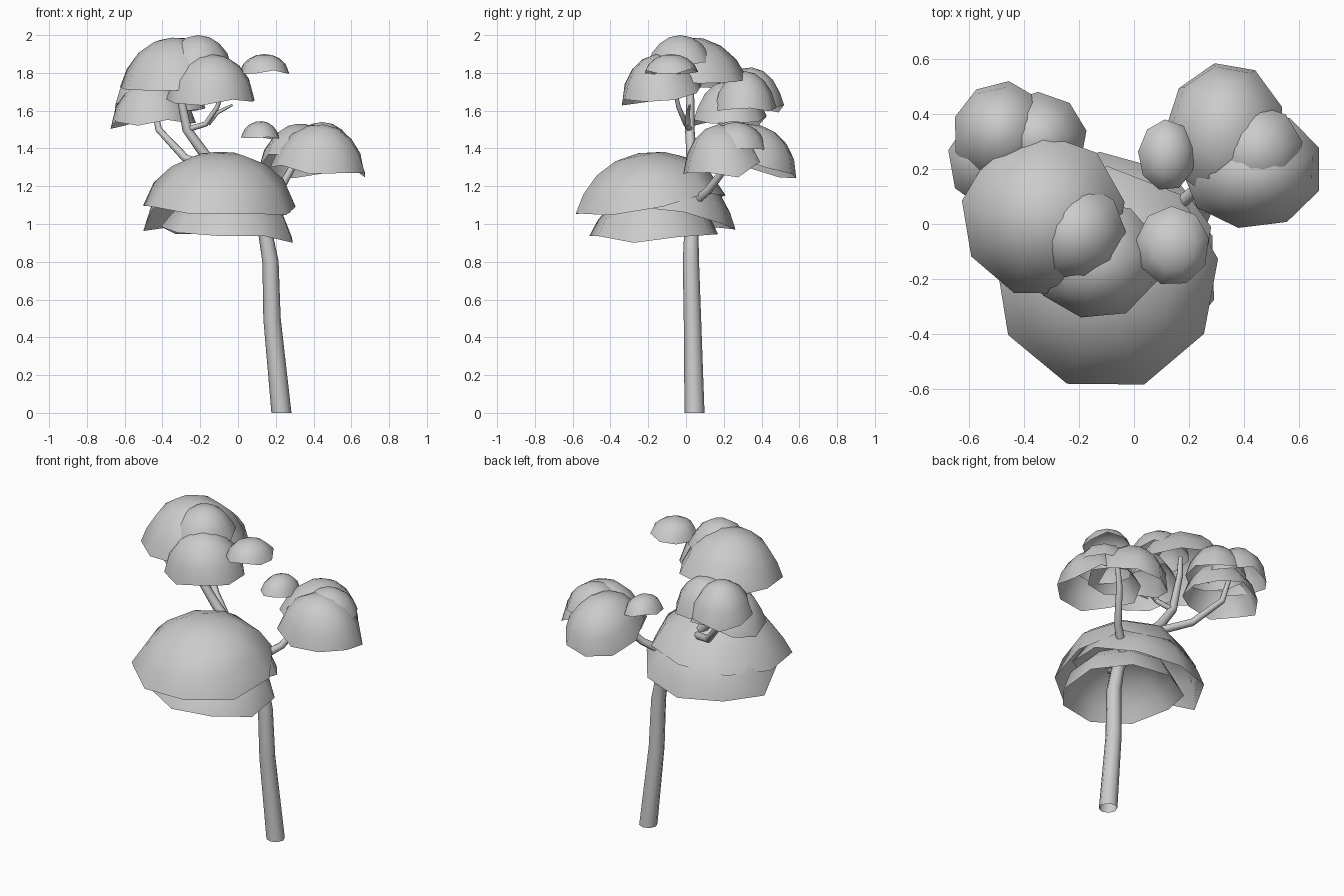
import bpy, bmesh, math, random
from mathutils import Vector

if "Cube" in bpy.data.objects:
    bpy.data.objects.remove(bpy.data.objects["Cube"])

random.seed(4)


# Open leaf shell: spherical cap with a slightly irregular rim, tilted along n
def leaf_shell(name, c, r, h, n=(0, 0, 1), ry=None, sides=9):
    ry = ry or r
    q = Vector((0, 0, 1)).rotation_difference(Vector(n).normalized())
    c = Vector(c)
    bm = bmesh.new()
    apex = bm.verts.new(c + q @ Vector((0, 0, h)))
    tm, spin = math.radians(72), random.random()
    prev = None
    for k in range(1, 5):
        t = tm * k / 4
        rad = math.sin(t) / math.sin(tm)
        z = h * (math.cos(t) - math.cos(tm)) / (1 - math.cos(tm))
        ring = []
        for i in range(sides):
            a = 2 * math.pi * (i + spin) / sides
            dz = random.uniform(-.04, .03) * (r / .3) if k == 4 else 0
            p = Vector((r * rad * math.cos(a), ry * rad * math.sin(a), z + dz))
            ring.append(bm.verts.new(c + q @ p))
        for i in range(sides):
            j = (i + 1) % sides
            if prev:
                bm.faces.new((prev[i], ring[i], ring[j], prev[j]))
            else:
                bm.faces.new((apex, ring[i], ring[j]))
        prev = ring
    me = bpy.data.meshes.new(name)
    bm.to_mesh(me)
    bm.free()
    for p in me.polygons:
        p.use_smooth = True
    bpy.context.collection.objects.link(bpy.data.objects.new(name, me))


# Tapered limb: eight-sided tube through (x, y, z, radius) points
def limb(name, pts, sides=8):
    bm = bmesh.new()
    P = [Vector(p[:3]) for p in pts]
    rings = []
    for i, p in enumerate(P):
        d = P[min(i + 1, len(P) - 1)] - P[max(i - 1, 0)]
        if i == 0 and p.z == 0:
            d = Vector((0, 0, 1))
        q = Vector((0, 0, 1)).rotation_difference(d.normalized())
        rings.append([bm.verts.new(p + q @ Vector((
            pts[i][3] * math.cos(2 * math.pi * k / sides),
            pts[i][3] * math.sin(2 * math.pi * k / sides), 0)))
            for k in range(sides)])
    for a, b in zip(rings, rings[1:]):
        for k in range(sides):
            j = (k + 1) % sides
            bm.faces.new((a[k], a[j], b[j], b[k]))
    caps = [bm.faces.new(rings[-1])]
    for f in bm.faces:
        f.smooth = f not in caps
    me = bpy.data.meshes.new(name)
    bm.to_mesh(me)
    bm.free()
    bpy.context.collection.objects.link(bpy.data.objects.new(name, me))


# Trunk and branches
limb("trunk", [(.23, .045, 0, .053), (.18, .034, .5, .046), (.172, .026, .8, .043),
               (.145, .028, .95, .038), (.07, .03, 1.11, .033), (-.17, .03, 1.36, .028),
               (-.27, .02, 1.5, .025), (-.32, .025, 1.75, .018), (-.32, .03, 1.86, .012)])
limb("right_branch", [(.1, .03, 1.06, .025), (.15, .06, 1.13, .025), (.22, .12, 1.18, .022),
                      (.31, .24, 1.34, .018), (.36, .28, 1.48, .012)])
limb("back_branch", [(-.08, .03, 1.27, .024), (-.28, .18, 1.35, .022),
                     (-.42, .28, 1.5, .018), (-.46, .32, 1.7, .012)])
limb("upper_twig", [(-.27, .02, 1.5, .016), (-.17, 0, 1.53, .015),
                    (-.11, -.04, 1.62, .012), (-.06, -.07, 1.76, .008)])
limb("side_twig", [(-.16, .01, 1.53, .014), (-.11, .01, 1.59, .011), (-.03, .02, 1.63, .006)])
limb("lower_twig", [(.14, .02, .96, .022), (.11, -.08, 1.0, .018), (0, -.17, 1.1, .01)])

# Lower canopy
leaf_shell("lower_leaves_top", (-.1, -.2, 1.11), .41, .27, (-.03, -.2, 1))
leaf_shell("lower_leaves_front", (-.05, -.17, .95), .36, .24, (.02, -.1, 1), ry=.345)
leaf_shell("lower_leaves_back", (-.11, -.09, 1.05), .4, .26, (-.08, .3, 1), ry=.36)

# Right canopy
leaf_shell("right_leaves_front", (.43, .2, 1.29), .26, .24, (.1, -.14, 1), ry=.22)
leaf_shell("right_leaves_back", (.33, .34, 1.32), .22, .21, (-.05, .28, 1), ry=.26)
leaf_shell("right_leaves_cap", (.445, .265, 1.4), .17, .14)
leaf_shell("right_leaves_small", (.12, .25, 1.46), .105, .085, (.1, 0, 1), ry=.13)

# Upper canopy
leaf_shell("upper_leaves_main", (-.33, .03, 1.73), .3, .26, (-.08, -.15, 1))
leaf_shell("upper_leaves_cap", (-.21, -.03, 1.84), .18, .16)
leaf_shell("upper_leaves_front", (-.14, -.13, 1.68), .24, .22, (.04, -.15, 1), ry=.22)
leaf_shell("upper_leaves_small", (.14, -.08, 1.81), .135, .09, ry=.145)

# Rear left canopy
leaf_shell("rear_leaves_outer", (-.48, .33, 1.63), .18, .2, (-.05, .1, 1), ry=.19)
leaf_shell("rear_leaves_inner", (-.35, .31, 1.62), .18, .19, ry=.17)
leaf_shell("rear_leaves_low", (-.45, .23, 1.54), .23, .22, (-.05, -.08, 1), ry=.2)
